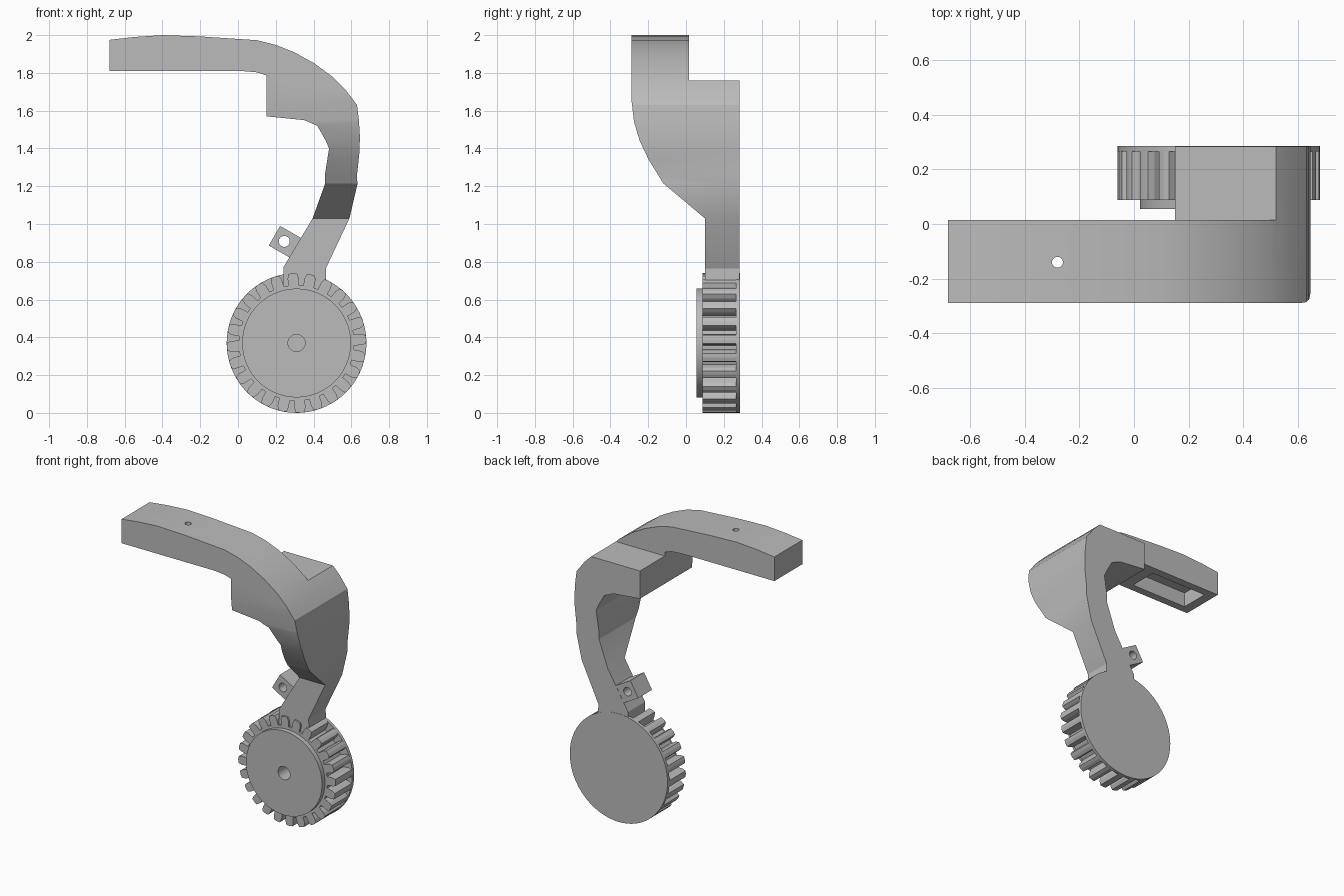
import bpy, bmesh, math
from mathutils import Vector, Matrix

if "Cube" in bpy.data.objects:
    bpy.data.objects.remove(bpy.data.objects["Cube"], do_unlink=True)

grey = bpy.data.materials.new("light grey")
grey.use_nodes = True
grey.diffuse_color = (0.5, 0.5, 0.5, 1)
grey.node_tree.nodes["Principled BSDF"].inputs["Base Color"].default_value = (0.5, 0.5, 0.5, 1)


def finish(bm, name):
    bmesh.ops.recalc_face_normals(bm, faces=bm.faces)
    mesh = bpy.data.meshes.new(name)
    bm.to_mesh(mesh)
    bm.free()
    mesh.materials.append(grey)
    obj = bpy.data.objects.new(name, mesh)
    bpy.context.collection.objects.link(obj)
    return obj


def add_prism(bm, points, lo, hi, axis="y"):
    """Extrude a flat outline along the x or y axis."""
    def place(p, d):
        return (p[0], d, p[1]) if axis == "y" else (d, p[0], p[1])
    face = bm.faces.new([bm.verts.new(place(p, lo)) for p in points])
    new = bmesh.ops.extrude_face_region(bm, geom=[face])["geom"]
    shift = Vector((0, hi - lo, 0)) if axis == "y" else Vector((hi - lo, 0, 0))
    bmesh.ops.translate(bm, vec=shift, verts=[v for v in new if isinstance(v, bmesh.types.BMVert)])


def prism(name, points, lo, hi, axis="y"):
    bm = bmesh.new()
    add_prism(bm, points, lo, hi, axis)
    return finish(bm, name)


def circle(x, z, r, n=32):
    return [(x + r * math.cos(2 * math.pi * i / n), z + r * math.sin(2 * math.pi * i / n)) for i in range(n)]


def combine(obj, cutter, operation):
    mod = obj.modifiers.new("cut", "BOOLEAN")
    mod.operation, mod.solver, mod.object = operation, "EXACT", cutter
    bpy.context.view_layer.objects.active = obj
    bpy.ops.object.modifier_apply(modifier=mod.name)
    bpy.data.objects.remove(cutter, do_unlink=True)


def smooth(obj, degrees):
    bpy.ops.object.select_all(action="DESELECT")
    obj.select_set(True)
    bpy.context.view_layer.objects.active = obj
    bpy.ops.object.shade_smooth_by_angle(angle=math.radians(degrees))


# Curved arm: front outline crossed with side outline
outer = [(-.68, 1.975), (-.55, 1.99), (-.4, 2), (-.2, 1.993), (.1, 1.973), (.2, 1.948),
         (.3, 1.908), (.4, 1.853), (.5, 1.78), (.57, 1.71), (.63, 1.63), (.64, 1.55),
         (.645, 1.47), (.644, 1.39), (.63, 1.26), (.632, 1.21), (.59, 1.03), (.465, .765), (.47, .6)]
inner = [(.24, .6), (.24, .77), (.395, 1.03), (.46, 1.21), (.46, 1.26), (.482, 1.4),
         (.465, 1.44), (.42, 1.52), (.35, 1.55), (.15, 1.57), (.15, 1.787), (.1, 1.803),
         (.02, 1.81), (-.68, 1.81)]
side = [(-.288, 2.1), (.015, 2.1), (.015, 1.76), (.284, 1.76), (.284, .5), (.1, .5),
        (.1, 1.03), (-.12, 1.215), (-.2, 1.345), (-.245, 1.44), (-.275, 1.54), (-.288, 1.65)]
arm = prism("curved_arm", outer + inner, -.4, .4)
combine(arm, prism("side_outline", side, -1, 1, "x"), "INTERSECT")

# Pocket under the arm, with a small hole through its roof
pocket = [(-.615, 1.7), (-.19, 1.7), (-.19, 1.91), (-.615, 1.91)]
combine(arm, prism("pocket_cutter", pocket, -.235, -.04), "DIFFERENCE")
bm = bmesh.new()
bmesh.ops.create_cone(bm, cap_ends=True, segments=24, radius1=.02, radius2=.02, depth=.6,
                      matrix=Matrix.Translation((-.28, -.14, 1.9)))
combine(arm, finish(bm, "hole_cutter"), "DIFFERENCE")
smooth(arm, 18)

# Wheel: hub with blind hole, toothed core and back flange
cx, cz = .31, .37
profile = [(0, .18), (.045, .18), (.045, .055), (.288, .055), (.288, .087), (.306, .087),
           (.306, .265), (.37, .265), (.37, .286), (0, .286)]
bm = bmesh.new()
verts = [bm.verts.new((cx + r, y, cz)) for r, y in profile]
edges = [bm.edges.new(pair) for pair in zip(verts, verts[1:])]
bmesh.ops.spin(bm, geom=verts + edges, cent=(cx, 0, cz), axis=(0, 1, 0),
               angle=2 * math.pi, steps=72, use_merge=True)
bmesh.ops.remove_doubles(bm, verts=bm.verts, dist=.0001)
smooth(finish(bm, "gear_wheel"), 30)

# Gear teeth
bm = bmesh.new()
teeth = 24
for i in range(teeth):
    mid = math.radians(3) + 2 * math.pi * i / teeth
    shape = [(.3, -.095), (.345, -.085), (.368, -.06), (.37, 0), (.368, .06), (.345, .085), (.3, .095)]
    add_prism(bm, [(cx + r * math.cos(mid + a), cz + r * math.sin(mid + a)) for r, a in shape], .087, .268)
finish(bm, "gear_teeth")

# Pierced lug beside the arm
turn = Matrix.Rotation(math.radians(-30), 2)
corners = [turn @ Vector(p) for p in ((-.06, -.06), (.085, -.06), (.085, .06), (-.06, .06))]
lug = prism("side_lug", [(p.x + .245, p.y + .908) for p in corners], .135, .283)
combine(lug, prism("lug_hole_cutter", circle(.245, .908, .029), 0, .4), "DIFFERENCE")
smooth(lug, 30)
